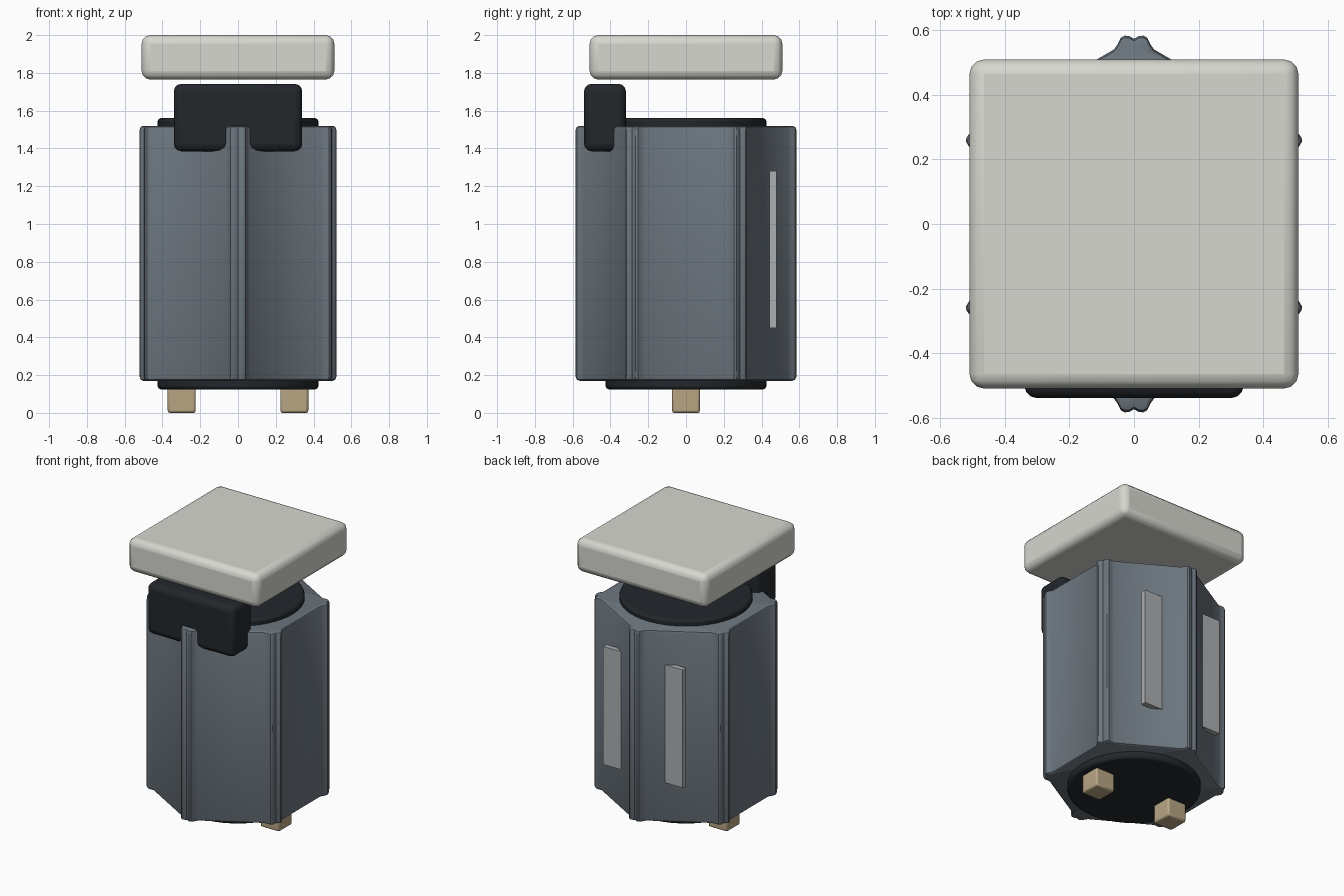
import bpy, bmesh
from math import sin, cos, pi, radians

if "Cube" in bpy.data.objects:
    bpy.data.objects.remove(bpy.data.objects["Cube"])


def material(name, rgb):
    m = bpy.data.materials.new(name)
    m.diffuse_color = (*rgb, 1)
    m.use_nodes = True
    m.node_tree.nodes["Principled BSDF"].inputs["Base Color"].default_value = m.diffuse_color
    return m


SLATE = material("slate", (0.15, 0.18, 0.21))
BLACK = material("black", (0.016, 0.02, 0.024))
PALE = material("pale", (0.68, 0.68, 0.63))
BRASS = material("brass", (0.48, 0.38, 0.23))
STRIP = material("strip", (0.42, 0.43, 0.44))


def finish(ob, name, mat, bevel=0, segments=2):
    ob.name = name
    ob.data.materials.append(mat)
    if bevel:
        mod = ob.modifiers.new("bevel", 'BEVEL')
        mod.width, mod.segments = bevel, segments
        mod.limit_method = 'ANGLE'
        mod.angle_limit = radians(40)
    bpy.ops.object.select_all(action='DESELECT')
    ob.select_set(True)
    bpy.context.view_layer.objects.active = ob
    bpy.ops.object.shade_smooth_by_angle(angle=radians(30))


def box(name, lo, hi, mat, bevel=0, segments=2):
    bpy.ops.mesh.primitive_cube_add(size=1, location=[(a + b) / 2 for a, b in zip(lo, hi)])
    ob = bpy.context.object
    ob.scale = [b - a for a, b in zip(lo, hi)]
    bpy.ops.object.transform_apply(location=False, rotation=False, scale=True)
    finish(ob, name, mat, bevel, segments)


# Hexagonal body: twin-ribbed corner profile repeated six times (tangent, radius)
half = [(0.062, 0.541), (0.050, 0.558), (0.040, 0.578), (0.028, 0.584), (0.014, 0.582)]
corner = half + [(0, 0.574)] + [(-t, r) for t, r in reversed(half)]
outline = []
for i in range(6):
    a = i * pi / 3
    outline += [(t * cos(a) - r * sin(a), t * sin(a) + r * cos(a)) for t, r in corner]

bm = bmesh.new()
levels = [(0.17, 0.965), (0.176, 0.989), (0.19, 1), (1.50, 1), (1.514, 0.989), (1.52, 0.965)]
rings = [[bm.verts.new((x * s, y * s, z)) for x, y in outline] for z, s in levels]
n = len(outline)
for a, b in zip(rings, rings[1:]):
    for i in range(n):
        j = (i + 1) % n
        bm.faces.new((a[i], a[j], b[j], b[i]))
bm.faces.new(rings[0])
bm.faces.new(rings[-1])
bmesh.ops.recalc_face_normals(bm, faces=bm.faces)
mesh = bpy.data.meshes.new("body")
bm.to_mesh(mesh)
bm.free()
body = bpy.data.objects.new("body", mesh)
bpy.context.collection.objects.link(body)
finish(body, "body", SLATE)

# Round core showing above and below the body
bpy.ops.mesh.primitive_cylinder_add(vertices=48, radius=0.425, depth=1.435, location=(0, 0, 0.8425))
finish(bpy.context.object, "core", BLACK, 0.015)

# Floating lid and front block
box("lid", (-0.51, -0.51, 1.765), (0.51, 0.51, 2.0), PALE, 0.045, 3)
box("front_block", (-0.34, -0.54, 1.385), (0.34, -0.318, 1.742), BLACK, 0.04, 3)

# Mirrored feet and back strips
for side, s in (("left", -1), ("right", 1)):
    box(side + "_foot", (s * 0.298 - 0.074, -0.074, 0), (s * 0.298 + 0.074, 0.074, 0.16), BRASS, 0.012)
    box(side + "_back_strip", (s * 0.24 - 0.07, 0.442, 0.45), (s * 0.24 + 0.07, 0.479, 1.28), STRIP)
